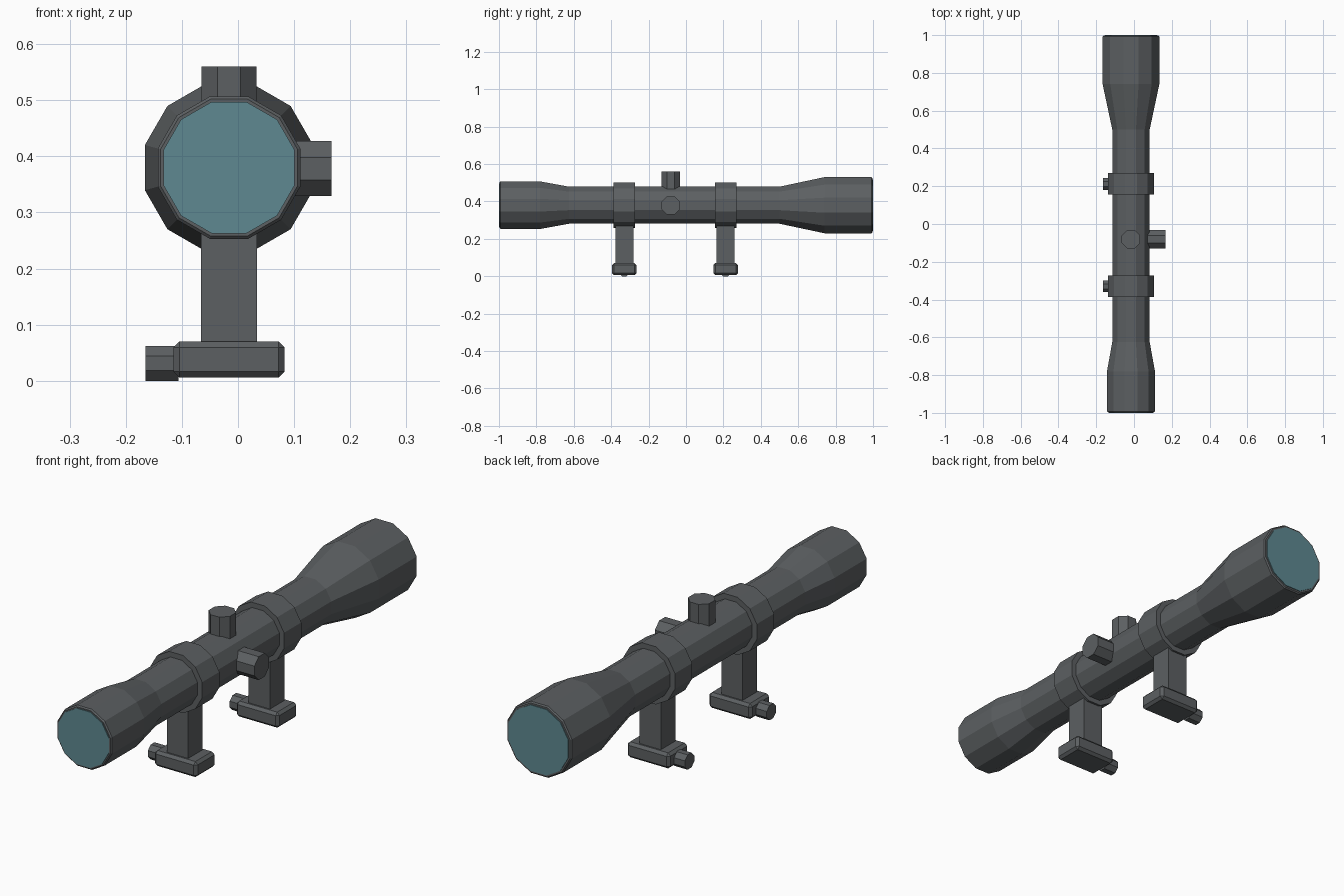
import bpy, bmesh, math
from mathutils import Vector, Matrix

if "Cube" in bpy.data.objects:
    bpy.data.objects.remove(bpy.data.objects["Cube"])

CX, CZ = -0.016, 0.38   # optical axis


def material(name, rgb):
    m = bpy.data.materials.new(name)
    m.diffuse_color = (*rgb, 1.0)
    m.use_nodes = True
    m.node_tree.nodes["Principled BSDF"].inputs["Base Color"].default_value = m.diffuse_color
    return m


GREY = material("dark_grey_metal", (0.107, 0.116, 0.122))
TEAL = material("teal_glass", (0.112, 0.250, 0.285))


def finish(name, bm, mat):
    bmesh.ops.recalc_face_normals(bm, faces=bm.faces)
    me = bpy.data.meshes.new(name)
    bm.to_mesh(me)
    bm.free()
    me.materials.append(mat)
    ob = bpy.data.objects.new(name, me)
    bpy.context.collection.objects.link(ob)
    return ob


def lathe(name, profile, sides, axis, origin, mat):
    """Faceted solid along an axis; profile = (distance, flat-to-centre radius)."""
    bm = bmesh.new()
    rot = Vector((0, 0, 1)).rotation_difference(Vector(axis)).to_matrix()
    rings = []
    for d, apothem in profile:
        r = apothem / math.cos(math.pi / sides)
        ring = []
        for i in range(sides):
            a = 2 * math.pi * (i + 0.5) / sides
            p = Vector((r * math.cos(a), r * math.sin(a), d))
            ring.append(bm.verts.new(rot @ p + Vector(origin)))
        rings.append(ring)
    for a, b in zip(rings, rings[1:]):
        for i in range(sides):
            j = (i + 1) % sides
            bm.faces.new((a[i], a[j], b[j], b[i]))
    bm.faces.new(rings[0])
    bm.faces.new(rings[-1])
    return finish(name, bm, mat)


def box(name, centre, size, mat, bevel=0):
    bm = bmesh.new()
    bmesh.ops.create_cube(bm, size=1, matrix=Matrix.Translation(centre) @ Matrix.Diagonal((*size, 1)))
    if bevel:
        bmesh.ops.bevel(bm, geom=bm.edges[:], offset=bevel, segments=1, affect='EDGES')
    return finish(name, bm, mat)


# Main tube with flared eyepiece and objective bell
AXIS = (0, 1, 0)
lathe("scope_tube", [(-0.997, 0.122), (-0.992, 0.127), (-0.78, 0.127), (-0.625, 0.099),
                     (0.50, 0.099), (0.74, 0.15), (0.992, 0.15), (0.997, 0.145)],
      12, AXIS, (CX, 0, CZ), GREY)

# Lenses
lathe("eyepiece_lens", [(-1.0, 0.117), (-0.995, 0.117)], 12, AXIS, (CX, 0, CZ), TEAL)
lathe("objective_lens", [(0.995, 0.138), (1.0, 0.138)], 12, AXIS, (CX, 0, CZ), TEAL)

# Adjustment turrets: top and right side
TURRET_Y = -0.081
lathe("elevation_turret", [(0.06, 0.049), (0.18, 0.049)], 8, (0, 0, 1), (CX, TURRET_Y, CZ), GREY)
lathe("windage_turret", [(0.06, 0.049), (0.183, 0.049)], 8, (1, 0, 0), (CX, TURRET_Y, CZ - 0.002), GREY)

# Two mounts: ring, post, clamp base and clamp knob
for label, y in (("front", -0.33), ("rear", 0.212)):
    lathe(label + "_ring", [(-0.057, 0.121), (0.057, 0.121)], 12, AXIS, (CX, y, CZ), GREY)
    box(label + "_post", (CX, y, 0.165), (0.099, 0.096, 0.21), GREY)
    box(label + "_clamp_base", (CX, y, 0.038), (0.198, 0.132, 0.065), GREY, 0.011)
    lathe(label + "_clamp_knob", [(0.09, 0.031), (0.149, 0.031)], 8, (-1, 0, 0), (CX, y, 0.031), GREY)
